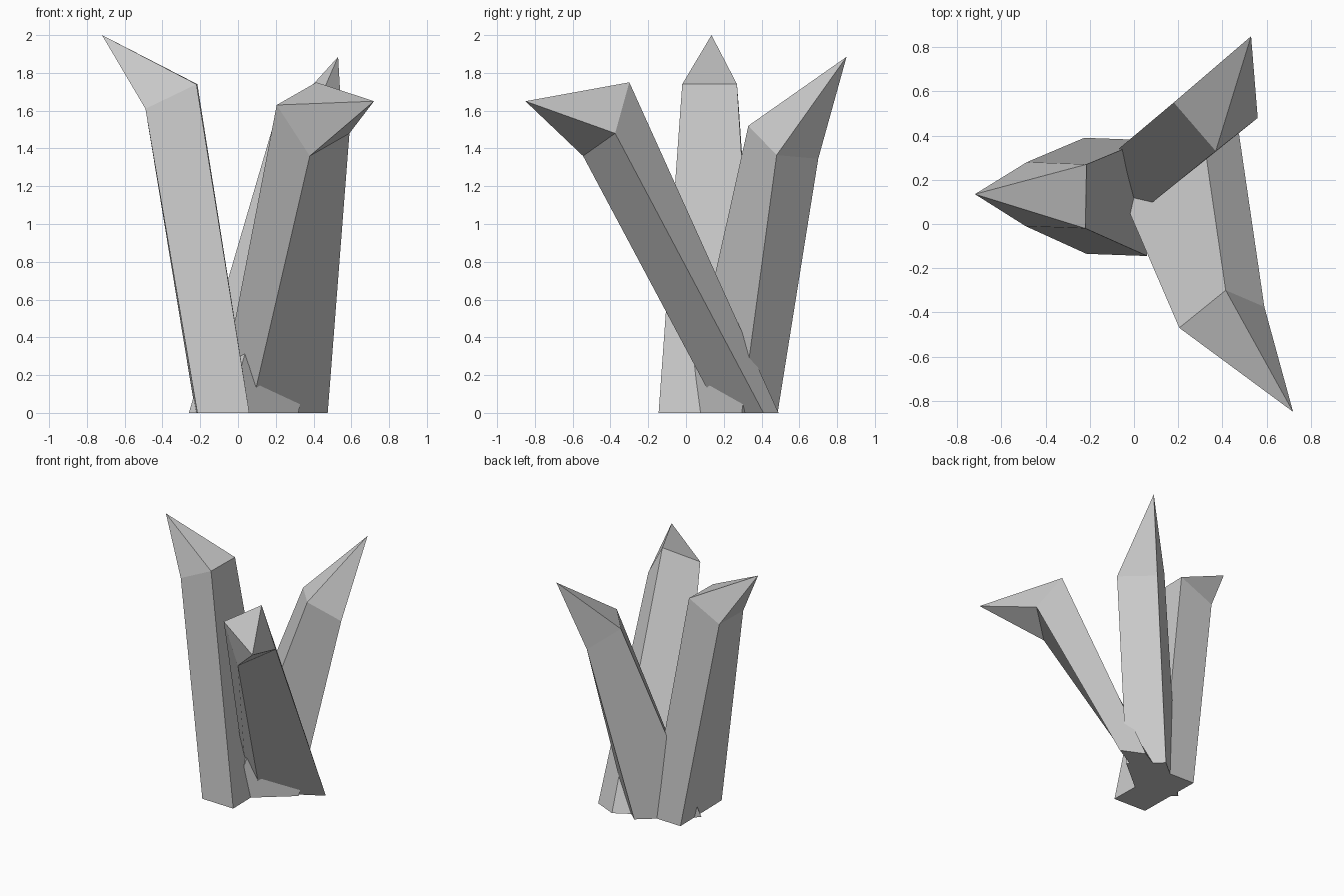
import bpy
import bmesh
from mathutils import Vector

if "Cube" in bpy.data.objects:
    bpy.data.objects.remove(bpy.data.objects["Cube"])


def parallelogram(bm, corner, side_a, side_b):
    c, a, b = Vector(corner), Vector(side_a), Vector(side_b)
    return [bm.verts.new(p) for p in (c, c + a, c + a + b, c + b)]


def crystal(name, foot, shoulder, tip):
    """Four-sided leaning shaft from foot to shoulder, closed by a pointed tip.
    Foot and shoulder are each (corner, side, side)."""
    bm = bmesh.new()
    low = parallelogram(bm, *foot)
    high = parallelogram(bm, *shoulder)
    apex = bm.verts.new(tip)
    bm.faces.new(low[::-1])
    for i in range(4):
        j = (i + 1) % 4
        bm.faces.new((low[i], low[j], high[j], high[i]))
        bm.faces.new((high[i], high[j], apex))
    bmesh.ops.recalc_face_normals(bm, faces=bm.faces)
    mesh = bpy.data.meshes.new(name)
    bm.to_mesh(mesh)
    bm.free()
    obj = bpy.data.objects.new(name, mesh)
    bpy.context.collection.objects.link(obj)
    return obj


# Tall crystal leaning left
crystal("left_crystal",
        ((-0.215, -0.135, 0), (0.275, -0.01, 0), (-0.01, 0.525, 0)),
        ((-0.49, -0.01, 1.61), (0.27, -0.01, 0.13), (0.005, 0.29, 0)),
        (-0.72, 0.135, 2.0))

# Crystal leaning to the back right
crystal("back_crystal",
        ((-0.26, 0.18, 0), (0.21, -0.19, 0), (0.37, 0.305, 0)),
        ((0.18, 0.55, 1.50), (0.19, -0.22, 0.02), (0.19, 0.15, -0.155)),
        (0.53, 0.85, 1.885))

# Crystal leaning to the front right
crystal("front_crystal",
        ((-0.11, 0.26, 0), (0.175, -0.08, 0), (0.41, 0.23, 0)),
        ((0.205, -0.47, 1.63), (0.175, -0.075, -0.27), (0.21, 0.17, 0.12)),
        (0.72, -0.85, 1.65))
